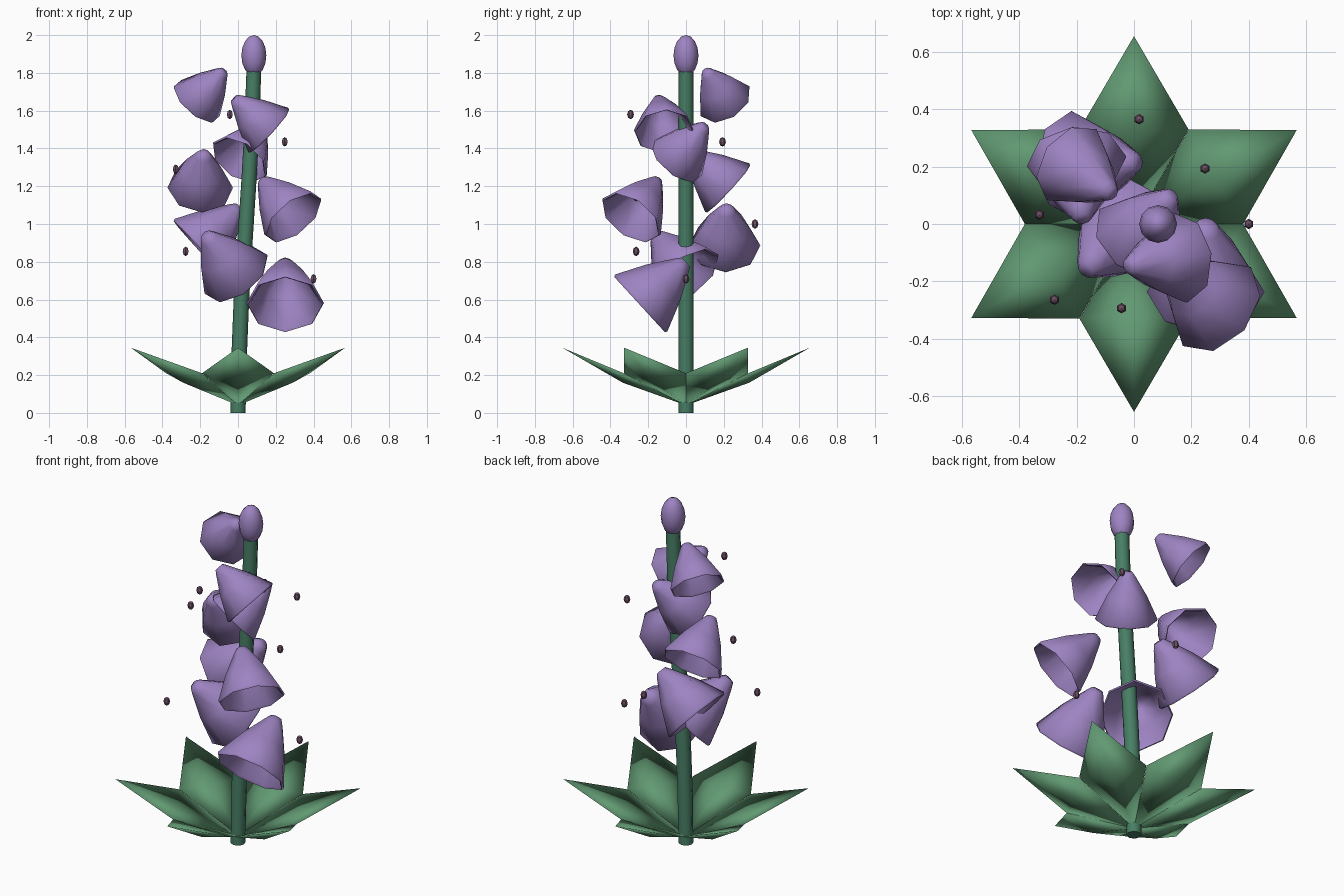
import bpy, bmesh, math
from mathutils import Matrix, Vector

if "Cube" in bpy.data.objects:
    bpy.data.objects.remove(bpy.data.objects["Cube"])


def material(name, rgb):
    m = bpy.data.materials.new(name)
    m.diffuse_color = (*rgb, 1)
    m.use_nodes = True
    m.node_tree.nodes["Principled BSDF"].inputs["Base Color"].default_value = m.diffuse_color
    return m


STEM = material("stem_green", (0.064, 0.21, 0.13))
LEAF = material("leaf_green", (0.12, 0.32, 0.17))
PETAL = material("petal_purple", (0.34, 0.23, 0.54))
ANTHER = material("anther_mauve", (0.15, 0.08, 0.13))


def finish(name, bm, mat, angle=60, matrix=None):
    bmesh.ops.recalc_face_normals(bm, faces=bm.faces[:])
    me = bpy.data.meshes.new(name)
    bm.to_mesh(me)
    bm.free()
    me.materials.append(mat)
    ob = bpy.data.objects.new(name, me)
    bpy.context.collection.objects.link(ob)
    if matrix is not None:
        ob.matrix_world = matrix
    bpy.ops.object.select_all(action='DESELECT')
    ob.select_set(True)
    bpy.context.view_layer.objects.active = ob
    bpy.ops.object.shade_smooth_by_angle(angle=math.radians(angle))
    return ob


def loft(rings, sides=8):
    """Skin (centre x, z, radius) rings and close both ends."""
    bm = bmesh.new()
    loops = []
    for cx, z, r in rings:
        loops.append([bm.verts.new((cx + r * math.cos(k * math.tau / sides),
                                    r * math.sin(k * math.tau / sides), z))
                      for k in range(sides)])
    for a, b in zip(loops, loops[1:]):
        for k in range(sides):
            n = (k + 1) % sides
            bm.faces.new((a[k], a[n], b[n], b[k]))
    bm.faces.new(loops[0])
    bm.faces.new(loops[-1])
    return bm


def ellipsoid(name, pos, rx, rz, u, v, mat, angle=70):
    bm = bmesh.new()
    bmesh.ops.create_uvsphere(bm, u_segments=u, v_segments=v, radius=1)
    m = Matrix.Translation(pos) @ Matrix.Diagonal((rx, rx, rz, 1))
    return finish(name, bm, mat, angle, m)


# Leaning stem and the closed bud at its tip
finish("stem", loft([(0, 0, .04), (.006, .3, .041), (.018, .6, .041), (.036, .9, .041),
                     (.056, 1.2, .04), (.073, 1.5, .04), (.084, 1.82, .039)]), STEM)
ellipsoid("bud", (.084, 0, 1.892), .066, .108, 12, 8, PETAL)

# Six diamond leaves around the base, thin lens-shaped solids
for i in range(6):
    bm = bmesh.new()
    base, tip, left, right, top, bottom = [bm.verts.new(p) for p in (
        (0, 0, .04), (.655, 0, .345), (.33, .19, .21), (.33, -.19, .21),
        (.32, 0, .2), (.335, 0, .16))]
    for mid in (top, bottom):
        for a, b in ((base, left), (left, tip), (tip, right), (right, base)):
            bm.faces.new((a, b, mid))
    finish(f"leaf_{i + 1}", bm, LEAF, 180,
           Matrix.Rotation(math.radians(30 + 60 * i), 4, 'Z'))

# Hollow bells spiralling up the stem, each with a loose anther
BELL = [(0, 0, .032), (0, -.03, .053), (0, -.165, .133), (0, -.325, .207),
        (0, -.337, .2), (0, -.325, .186), (0, -.165, .113), (0, -.035, .035)]
STEP = math.radians(136.4)
for i in range(8):
    r = .25 - .0172 * i
    around = -STEP * i
    direction = Vector((math.cos(around), math.sin(around), 0))
    place = (Matrix.Translation(direction * r + Vector((0, 0, .799 + .1445 * i)))
             @ Matrix.Rotation(STEP * i - math.pi / 2, 4, 'Z')
             @ Matrix.Rotation(math.radians(-47.5), 4, 'Y')
             @ Matrix.Scale(.99 - .037 * i, 4))
    finish(f"bell_{i + 1}", loft(BELL), PETAL, 70, place)
    ellipsoid(f"anther_{i + 1}", direction * (r + .15) + Vector((0, 0, .71 + .145 * i)),
              .018, .025, 6, 4, ANTHER, 10)
